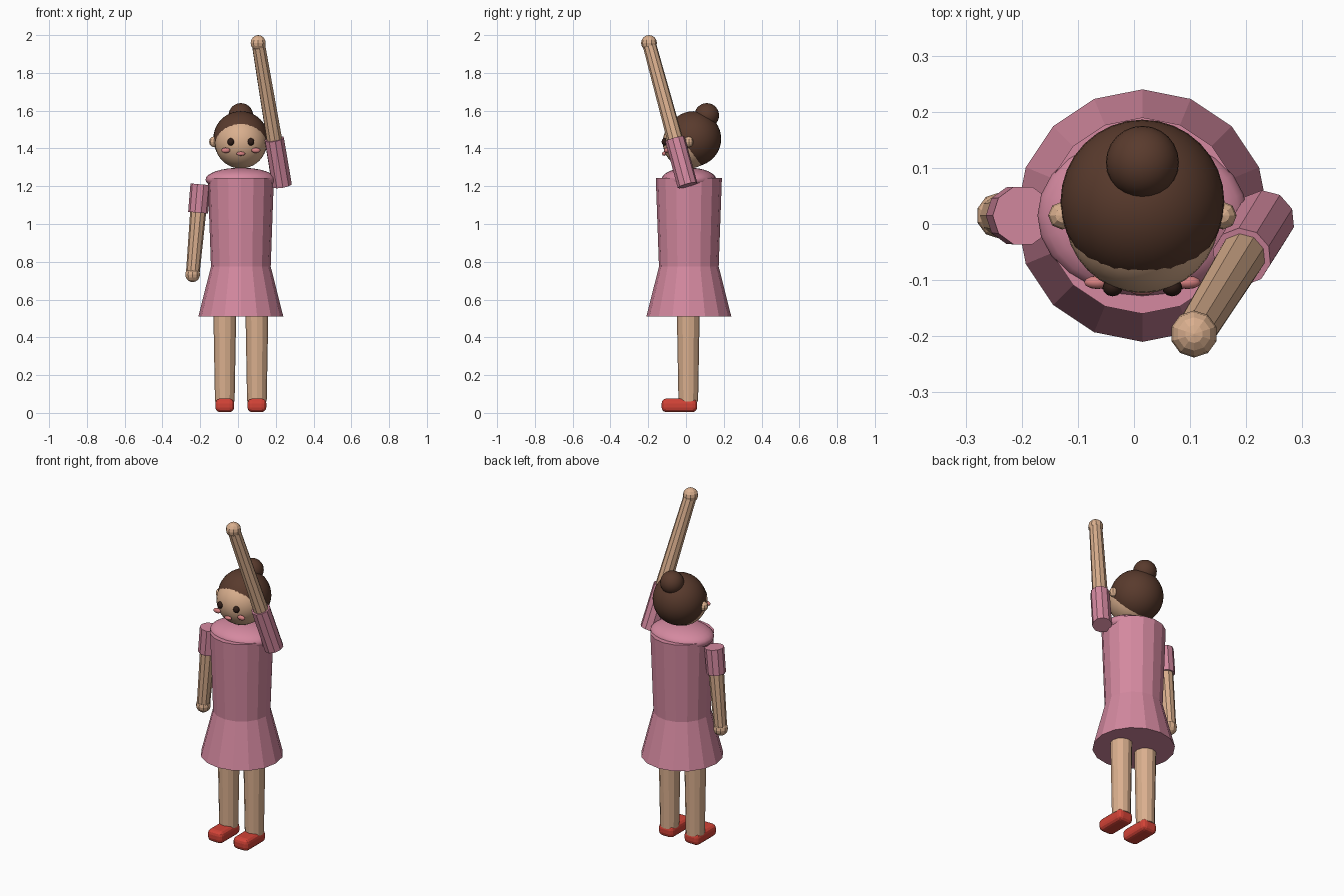
import bpy
import bmesh
import math
from mathutils import Vector, Matrix

if "Cube" in bpy.data.objects:
    bpy.data.objects.remove(bpy.data.objects["Cube"], do_unlink=True)

CX, CY = 0.015, 0.015  # body axis


def make_material(name, rgb):
    m = bpy.data.materials.new(name)
    m.use_nodes = True
    m.diffuse_color = (*rgb, 1)
    m.node_tree.nodes["Principled BSDF"].inputs["Base Color"].default_value = (*rgb, 1)
    return m


SKIN = make_material("skin", (0.70, 0.43, 0.27))
DRESS = make_material("dress_pink", (0.66, 0.25, 0.35))
HAIR = make_material("hair_brown", (0.10, 0.043, 0.026))
SHOE = make_material("shoe_red", (0.64, 0.055, 0.037))
DARK = make_material("eye_dark", (0.03, 0.013, 0.009))
BLUSH = make_material("blush_pink", (0.68, 0.22, 0.22))


def finish(name, bm, mat, smooth):
    me = bpy.data.meshes.new(name)
    bmesh.ops.recalc_face_normals(bm, faces=bm.faces)
    for f in bm.faces:
        f.smooth = smooth
    bm.to_mesh(me)
    bm.free()
    me.materials.append(mat)
    ob = bpy.data.objects.new(name, me)
    bpy.context.collection.objects.link(ob)
    return ob


def ball(name, loc, radii, mat, seg=24, rings=16, smooth=True):
    bm = bmesh.new()
    bmesh.ops.create_uvsphere(bm, u_segments=seg, v_segments=rings, radius=1,
                              matrix=Matrix.LocRotScale(Vector(loc), None, Vector(radii)))
    return finish(name, bm, mat, smooth)


def limb(name, start, end, r1, r2, mat, sides=12):
    """Capped tapered cylinder from start (radius r1) to end (radius r2)."""
    a, b = Vector(start), Vector(end)
    rot = (b - a).to_track_quat('Z', 'Y').to_matrix().to_4x4()
    bm = bmesh.new()
    bmesh.ops.create_cone(bm, cap_ends=True, segments=sides, radius1=r1, radius2=r2,
                          depth=(b - a).length,
                          matrix=Matrix.Translation((a + b) / 2) @ rot)
    return finish(name, bm, mat, False)


def box(name, loc, size, bevel, mat):
    bm = bmesh.new()
    bmesh.ops.create_cube(bm, size=1, matrix=Matrix.LocRotScale(Vector(loc), None, Vector(size)))
    bmesh.ops.bevel(bm, geom=bm.edges[:], offset=bevel, segments=3, profile=0.5, affect='EDGES')
    return finish(name, bm, mat, False)


# Dress: skirt, bodice and rounded shoulder yoke
limb("skirt", (CX, CY, 0.51), (CX, CY, 0.775), 0.225, 0.158, DRESS, 16)
limb("bodice", (CX, CY, 0.77), (CX, CY, 1.243), 0.158, 0.175, DRESS, 16)
ball("shoulder_yoke", (CX, CY, 1.235), (0.187, 0.145, 0.063), DRESS)

# Head, hair cap and bun
ball("head", (CX, CY, 1.432), (0.138,) * 3, SKIN, 32, 20)
ball("hair_cap", (CX, 0.04, 1.451), (0.146,) * 3, HAIR, 32, 20)
ball("hair_bun", (CX, 0.11, 1.575), (0.065,) * 3, HAIR)

# Paired parts
for side, s in (("right", -1), ("left", 1)):
    ball(side + "_ear", (CX + s * 0.143, CY, 1.435), (0.025, 0.025, 0.028), SKIN, 8, 6, False)
    ball(side + "_eye", (CX + s * 0.053, -0.113, 1.435), (0.018, 0.016, 0.02), DARK, 12, 8)
    ball(side + "_cheek", (CX + s * 0.08, -0.104, 1.39), (0.024, 0.012, 0.014), BLUSH, 12, 8)
    x = CX + s * 0.085
    limb(side + "_leg", (x, 0.012, 0.06), (x, 0.012, 0.56), 0.052, 0.061, SKIN)
    box(side + "_shoe", (x, -0.035, 0.04), (0.10, 0.188, 0.072), 0.025, SHOE)

ball("mouth", (CX, -0.116, 1.372), (0.024, 0.011, 0.011), BLUSH, 12, 8)


def arm(side, shoulder, hand, cuff, r_hand):
    """Straight arm with a sleeve that covers the given fraction of it."""
    a, b = Vector(shoulder), Vector(hand)
    limb(side + "_sleeve", a, a.lerp(b, cuff), 0.054, 0.053, DRESS, 10)
    limb(side + "_arm", a.lerp(b, 0.05), b, 0.045, 0.036, SKIN, 10)
    ball(side + "_hand", b, (r_hand,) * 3, SKIN, 10, 8, False)


# One arm hangs, the other is raised
arm("right", (-0.198, CY, 1.21), (-0.24, CY, 0.733), 0.315, 0.041)
arm("left", (0.233, 0.008, 1.205), (0.107, -0.196, 1.958), 0.325, 0.042)
